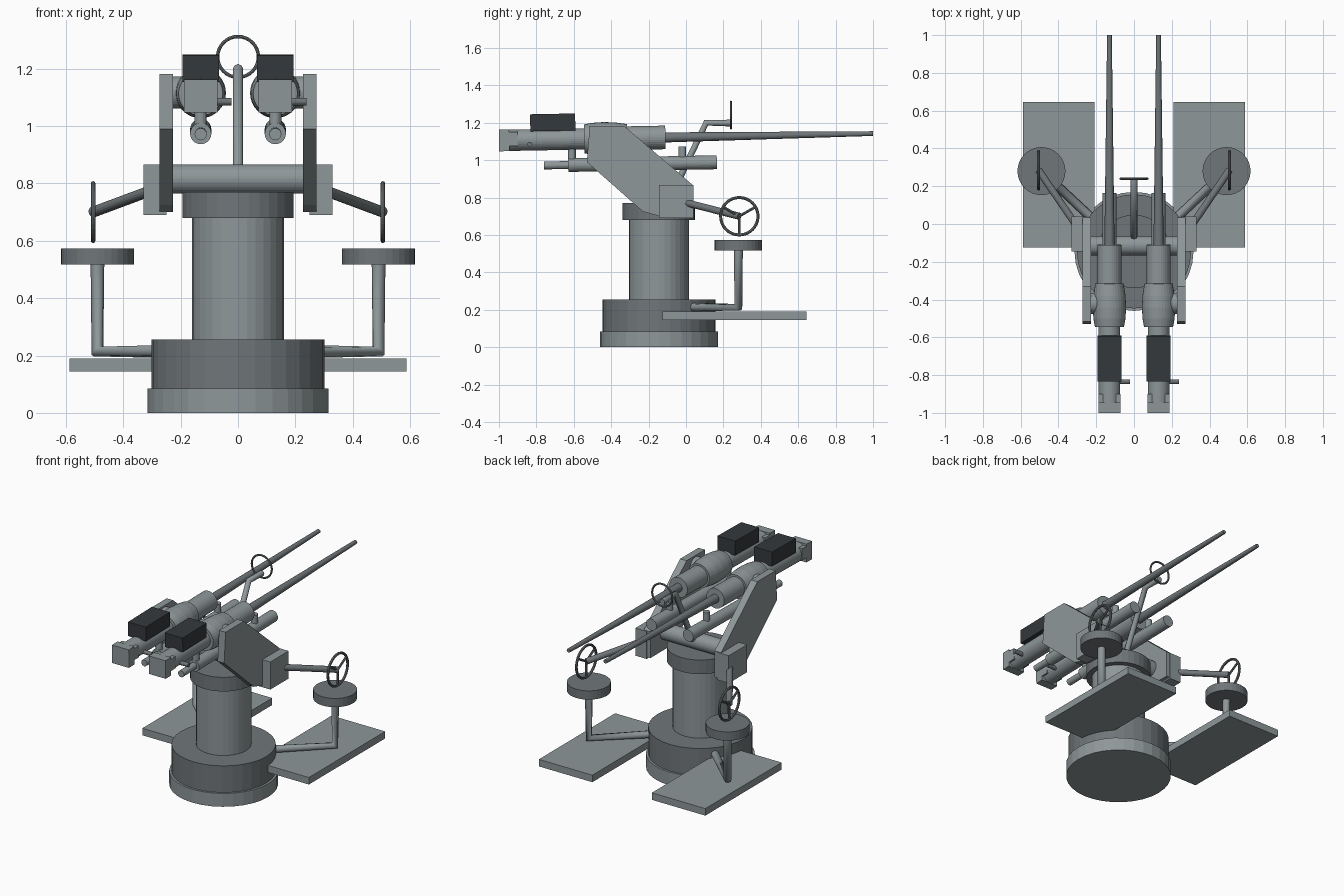
import bpy, bmesh
from math import sin, cos, pi, atan
from mathutils import Vector, Matrix

if "Cube" in bpy.data.objects:
    bpy.data.objects.remove(bpy.data.objects["Cube"])

SLOPE = 0.0185            # slight elevation of the guns
CY = -0.145               # pedestal axis


def material(name, v):
    m = bpy.data.materials.new(name)
    m.diffuse_color = (*v, 1)
    m.use_nodes = True
    m.node_tree.nodes["Principled BSDF"].inputs["Base Color"].default_value = m.diffuse_color
    return m


STEEL = material("steel", (0.27, 0.31, 0.32))
DARK = material("dark_steel", (0.16, 0.18, 0.19))
BLACK = material("black_paint", (0.035, 0.04, 0.045))


def finish(name, bm, mat, matrix=Matrix()):
    bmesh.ops.recalc_face_normals(bm, faces=bm.faces)
    me = bpy.data.meshes.new(name)
    bm.to_mesh(me)
    bm.free()
    ob = bpy.data.objects.new(name, me)
    bpy.context.collection.objects.link(ob)
    ob.matrix_world = matrix
    me.materials.append(mat)
    return ob


def lathe(name, profile, origin, direction, mat=STEEL, n=32):
    """Closed turned solid: profile is (distance along axis, radius)."""
    bm = bmesh.new()
    rings = [[bm.verts.new((r * cos(2 * pi * i / n), r * sin(2 * pi * i / n), t))
              for i in range(n)] for t, r in profile]
    for a, b in zip(rings, rings[1:]):
        for i in range(n):
            j = (i + 1) % n
            bm.faces.new((a[i], a[j], b[j], b[i]))
    bm.faces.new(rings[0])
    bm.faces.new(rings[-1])
    rot = Vector(direction).to_track_quat('Z', 'Y').to_matrix().to_4x4()
    return finish(name, bm, mat, Matrix.Translation(origin) @ rot)


def rod(name, p, q, r, mat=STEEL, r2=None, n=16):
    d = Vector(q) - Vector(p)
    return lathe(name, [(0, r), (d.length, r if r2 is None else r2)], p, d, mat, n)


def box(name, lo, hi, mat=STEEL, tilt=0):
    lo, hi = Vector(lo), Vector(hi)
    bm = bmesh.new()
    bmesh.ops.create_cube(bm, size=1)
    bmesh.ops.scale(bm, vec=hi - lo, verts=bm.verts)
    return finish(name, bm, mat, Matrix.Translation((lo + hi) / 2) @ Matrix.Rotation(tilt, 4, 'X'))


def pipe(name, pts, r, mat=STEEL):
    """Bent pipe with mitred corners."""
    cu = bpy.data.curves.new(name, 'CURVE')
    cu.dimensions = '3D'
    cu.bevel_depth = r
    cu.bevel_resolution = 2
    cu.use_fill_caps = True
    sp = cu.splines.new('POLY')
    sp.points.add(len(pts) - 1)
    for p, c in zip(sp.points, pts):
        p.co = (*c, 1)
    cu.materials.append(mat)
    ob = bpy.data.objects.new(name, cu)
    bpy.context.collection.objects.link(ob)
    return ob


def ring(name, center, R, r, rot, mat=DARK):
    bpy.ops.mesh.primitive_torus_add(major_radius=R, minor_radius=r, major_segments=32,
                                     minor_segments=8, location=center, rotation=rot)
    ob = bpy.context.object
    ob.name = name
    ob.data.materials.append(mat)
    return ob


# Pedestal
for name, z0, z1, r, m in (("base_ring", 0, .085, .315, STEEL), ("turntable", .085, .255, .302, DARK),
                           ("column", .255, .68, .16, STEEL), ("column_cap", .68, .77, .194, DARK)):
    lathe(name, [(z0, r), (z1, r)], (0, CY, 0), (0, 0, 1), m)
rod("cross_beam", (-.24, -.115, .815), (.24, -.115, .815), .051, n=32)

# Ring sight on its bent post
pipe("sight_post", [(0, -.065, .84), (0, .108, 1.2), (0, .24, 1.198)], .018)
ring("sight_ring", (0, .24, 1.241), .071, .006, (pi / 2, 0, 0))

AXIS = (0, 1, SLOPE)
TILT = atan(SLOPE)


def gz(y):
    return 1.1235 + SLOPE * y


# Guns
for side, s in (("left", -1), ("right", 1)):
    x = .13 * s

    def turned(part, profile, dz=0, mat=STEEL):
        y0 = profile[0][0]
        lathe(f"{side}_{part}", [(y - y0, r) for y, r in profile], (x, y0, gz(y0) + dz), AXIS, mat)

    def block(part, y0, y1, w, z0, z1, mat=STEEL):
        c = gz((y0 + y1) / 2)
        box(f"{side}_{part}", (x - w, y0, c + z0), (x + w, y1, c + z1), mat, TILT)

    turned("receiver", [(-.96, .057), (-.53, .057)])
    turned("cradle_bulge", [(-.545, .077), (-.5, .085), (-.44, .088), (-.38, .085), (-.315, .075)])
    turned("barrel_sleeve", [(-.33, .063), (-.11, .063)])
    turned("barrel", [(-.12, .027), (1, .0125)], 0, DARK)
    turned("recoil_cylinder", [(-.63, .037), (.165, .037)], -.138)
    turned("recoil_rod", [(-.76, .021), (-.62, .021)], -.138)
    block("breech_end", -1, -.945, .059, -.058, .058)
    block("breech_cheeks", -.95, -.9, .059, -.03, .045)
    block("magazine", -.833, -.592, .063, .046, .137, BLACK)
    rod(f"{side}_rear_lug", (x, -.61, .97), (x, -.61, 1.09), .021)
    rod(f"{side}_front_lug", (x, -.02, .98), (x, -.02, 1.073), .021)
    rod(f"{side}_cocking_handle", (x + .03, -.835, 1.085), (x + .108, -.835, 1.085), .013, DARK)
    rod(f"{side}_trunnion", (x, -.42, 1.117), (.25 * s, -.42, 1.117), .056, n=32)

# Side plates, controls, seats and platforms
plate = [(-.515, 1.182), (-.33, 1.182), (.035, .868), (.035, .70), (-.14, .70), (-.23, .725), (-.53, .99)]
for side, s in (("left", -1), ("right", 1)):
    bm = bmesh.new()
    f = bm.faces.new([bm.verts.new((.227 * s, y, z)) for y, z in plate])
    ext = bmesh.ops.extrude_face_region(bm, geom=[f], use_keep_orig=True)
    bmesh.ops.translate(bm, vec=(.046 * s, 0, 0),
                        verts=[v for v in ext["geom"] if isinstance(v, bmesh.types.BMVert)])
    finish(f"{side}_side_plate", bm, STEEL)
    xs = sorted((.25 * s, .33 * s))
    box(f"{side}_gear_box", (xs[0], -.145, .69), (xs[1], .04, .866))

    # handwheel
    hub = Vector((.505 * s, .285, .70))
    rod(f"{side}_handwheel_shaft", (.29 * s, -.03, .78), hub, .019, DARK)
    ring(f"{side}_handwheel_rim", hub, .1, .008, (0, pi / 2, 0))
    for k in range(3):
        a = -pi / 2 + k * 2 * pi / 3
        rod(f"{side}_handwheel_spoke_{k}", hub, hub + Vector((0, .1 * cos(a), .1 * sin(a))), .007, DARK, n=8)

    # seat on an L-shaped arm
    lathe(f"{side}_seat", [(.517, .127), (.573, .127)], (.49 * s, .28, 0), (0, 0, 1), DARK)
    pipe(f"{side}_seat_arm", [(.19 * s, .0, .214), (.49 * s, .28, .214), (.49 * s, .28, .53)], .024)

    xs = sorted((.21 * s, .588 * s))
    box(f"{side}_platform", (xs[0], -.125, .145), (xs[1], .645, .19))
